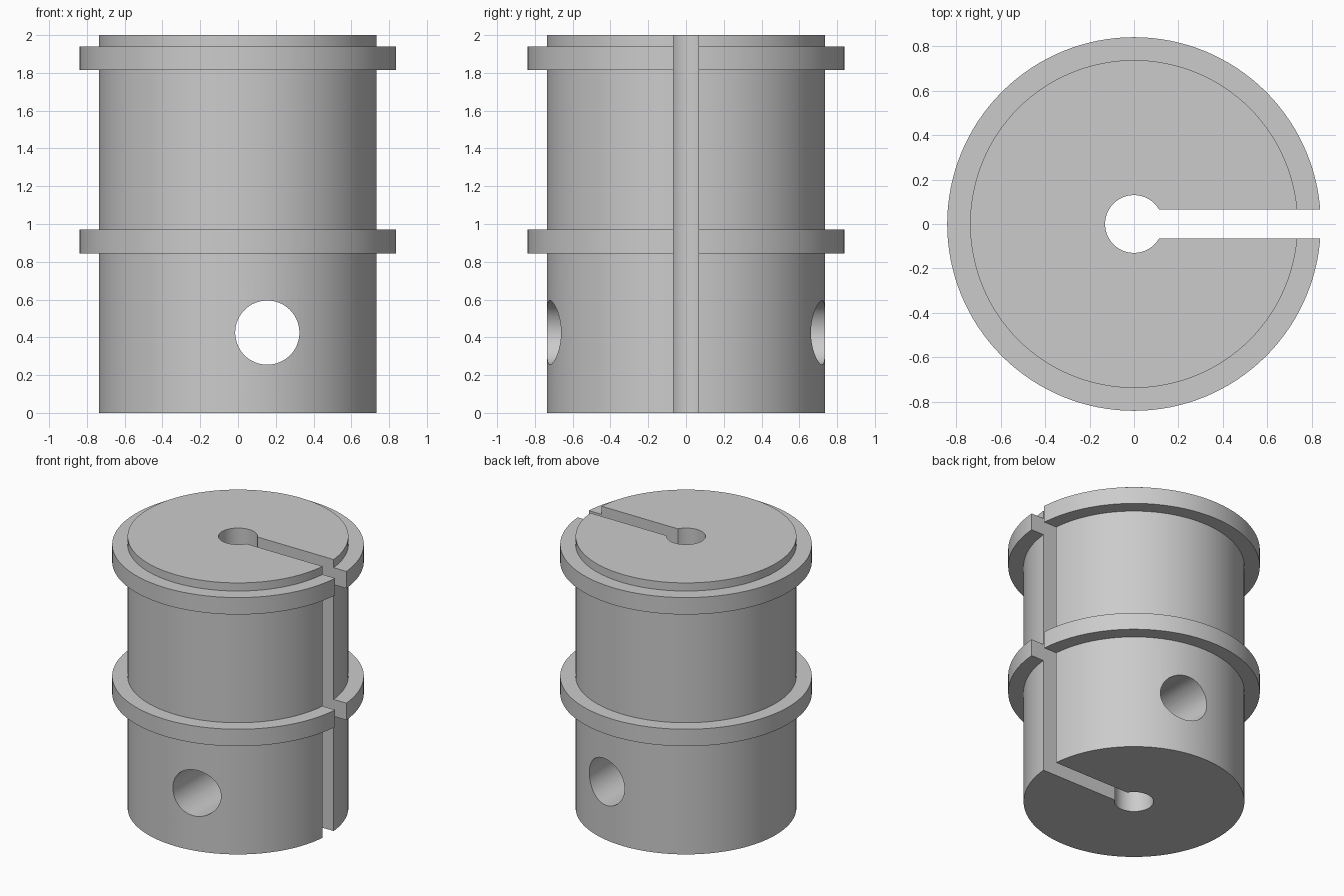
import bpy, bmesh, math
from mathutils import Matrix

if "Cube" in bpy.data.objects:
    bpy.data.objects.remove(bpy.data.objects["Cube"])

BODY_R, FLANGE_R, BORE_R, SLOT = 0.737, 0.84, 0.13, 0.065
SEGS = 128

grey = bpy.data.materials.new("grey")
grey.diffuse_color = (0.6, 0.6, 0.6, 1)
grey.use_nodes = True
grey.node_tree.nodes["Principled BSDF"].inputs["Base Color"].default_value = grey.diffuse_color


def make_object(name, bm):
    bmesh.ops.recalc_face_normals(bm, faces=bm.faces)
    mesh = bpy.data.meshes.new(name)
    bm.to_mesh(mesh)
    bm.free()
    mesh.materials.append(grey)
    obj = bpy.data.objects.new(name, mesh)
    bpy.context.collection.objects.link(obj)
    return obj


def lathe(name, profile):
    """Closed solid of revolution; the first and last points are capped."""
    bm = bmesh.new()
    rings = []
    for r, z in profile:
        rings.append([bm.verts.new((r * math.cos(2 * math.pi * i / SEGS),
                                    r * math.sin(2 * math.pi * i / SEGS), z))
                      for i in range(SEGS)])
    for a, b in zip(rings, rings[1:]):
        for i in range(SEGS):
            j = (i + 1) % SEGS
            bm.faces.new((a[i], a[j], b[j], b[i]))
    bm.faces.new(rings[0])
    bm.faces.new(rings[-1])
    return make_object(name, bm)


def keyhole_cutter():
    """Central bore joined to the slot that opens towards +x."""
    bm = bmesh.new()
    start = math.asin(SLOT / BORE_R)
    n = 48
    pts = [(1.0, SLOT)]
    for i in range(n + 1):
        t = start + (2 * math.pi - 2 * start) * i / n
        pts.append((BORE_R * math.cos(t), BORE_R * math.sin(t)))
    pts.append((1.0, -SLOT))
    face = bm.faces.new([bm.verts.new((x, y, -0.2)) for x, y in pts])
    ext = bmesh.ops.extrude_face_region(bm, geom=[face])
    verts = [v for v in ext["geom"] if isinstance(v, bmesh.types.BMVert)]
    bmesh.ops.translate(bm, verts=verts, vec=(0, 0, 2.4))
    return make_object("keyhole_cutter", bm)


def cross_hole_cutter():
    """Round hole running front to back."""
    bm = bmesh.new()
    place = Matrix.Translation((0.155, 0, 0.425)) @ Matrix.Rotation(math.pi / 2, 4, 'X')
    bmesh.ops.create_cone(bm, cap_ends=True, segments=64, radius1=0.17,
                          radius2=0.17, depth=2.4, matrix=place)
    return make_object("cross_hole_cutter", bm)


# Cylinder body with two collars
body = lathe("collared_cylinder", [
    (BODY_R, 0), (BODY_R, 0.845), (FLANGE_R, 0.845), (FLANGE_R, 0.97),
    (BODY_R, 0.97), (BODY_R, 1.815), (FLANGE_R, 1.815), (FLANGE_R, 1.94),
    (BODY_R, 1.94), (BODY_R, 2)])

# Cut the bore, slot and cross hole
bpy.context.view_layer.objects.active = body
body.select_set(True)
for cutter in (keyhole_cutter(), cross_hole_cutter()):
    mod = body.modifiers.new("cut", 'BOOLEAN')
    mod.operation = 'DIFFERENCE'
    mod.solver = 'EXACT'
    mod.object = cutter
    bpy.ops.object.modifier_apply(modifier=mod.name)
    bpy.data.objects.remove(cutter)

bpy.ops.object.shade_smooth_by_angle(angle=math.radians(30))
